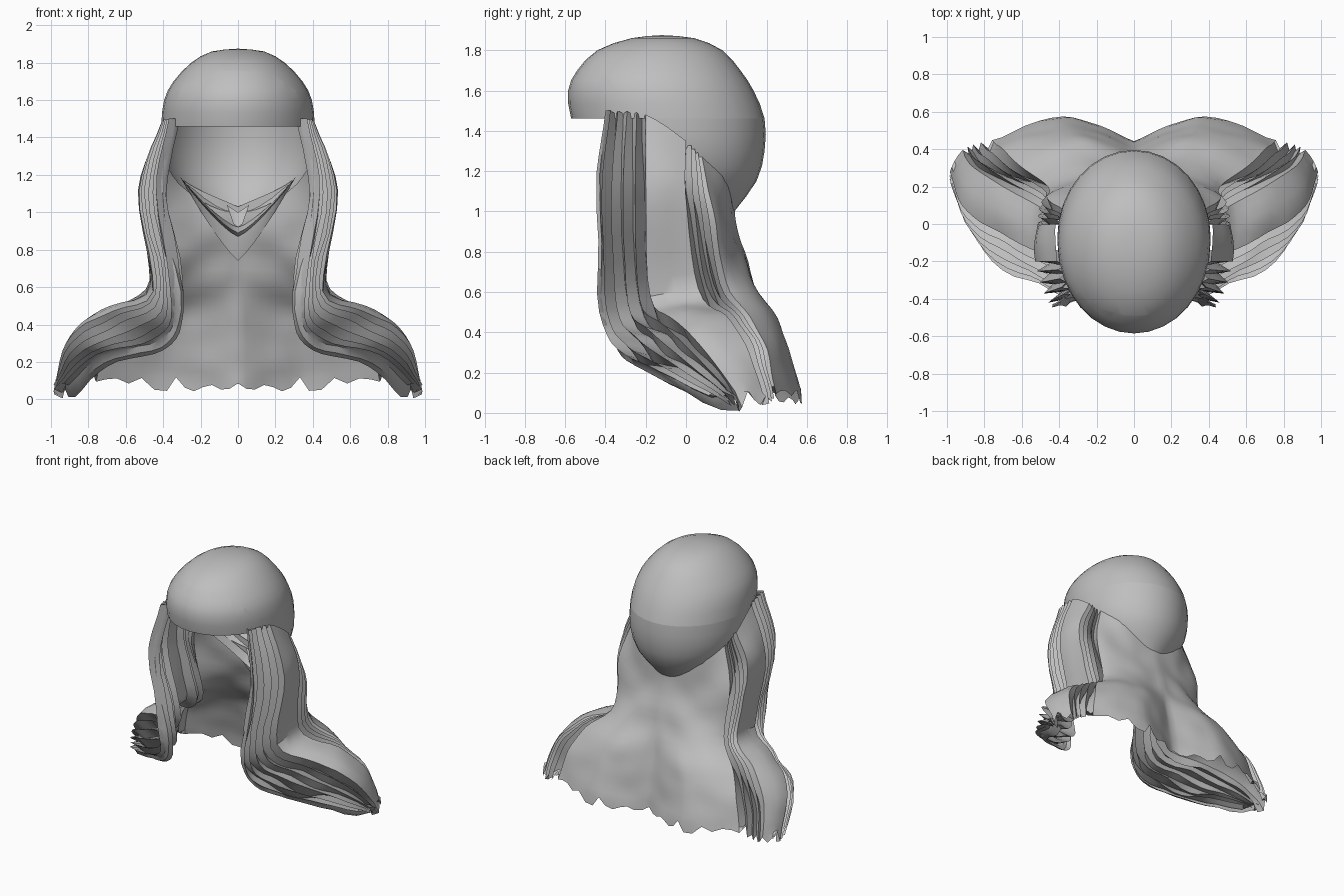
import bpy, bmesh, math, random
from mathutils import Vector, noise

random.seed(4)
cube = bpy.data.objects.get("Cube")
if cube:
    bpy.data.objects.remove(cube)

grey = bpy.data.materials.new("cloth_grey")
grey.use_nodes = True
tone = (0.52, 0.52, 0.52, 1)
grey.diffuse_color = tone
grey.node_tree.nodes["Principled BSDF"].inputs["Base Color"].default_value = tone


def spline(points, steps):
    """Smooth curve through the points, with one step count per span."""
    if isinstance(steps, int):
        steps = [steps] * (len(points) - 1)
    padded = [2 * points[0] - points[1], *points, 2 * points[-1] - points[-2]]
    out = []
    for i, count in enumerate(steps):
        a, b, c, d = padded[i:i + 4]
        for k in range(count):
            t = k / count
            out.append((2 * b + (c - a) * t + (2 * a - 5 * b + 4 * c - d) * t * t
                        + (3 * b - a - 3 * c + d) * t ** 3) / 2)
    return out + [points[-1].copy()]


def sheet(rows, closed=False):
    """Bmesh surface through a grid of points."""
    bm = bmesh.new()
    grid = [[bm.verts.new(p) for p in row] for row in rows]
    for upper, lower in zip(grid, grid[1:]):
        for j in range(len(upper) - (not closed)):
            k = (j + 1) % len(upper)
            bm.faces.new((upper[j], lower[j], lower[k], upper[k]))
    bmesh.ops.remove_doubles(bm, verts=bm.verts, dist=0.0005)
    return bm


def finish(name, bm, angle, mirror=False):
    mesh = bpy.data.meshes.new(name)
    bm.to_mesh(mesh)
    bm.free()
    obj = bpy.data.objects.new(name, mesh)
    bpy.context.collection.objects.link(obj)
    mesh.materials.append(grey)
    bpy.ops.object.select_all(action="DESELECT")
    obj.select_set(True)
    bpy.context.view_layer.objects.active = obj
    bpy.ops.object.shade_smooth_by_angle(angle=math.radians(angle))
    if mirror:
        mod = obj.modifiers.new("mirror", "MIRROR")
        mod.merge_threshold = 0.002
    return obj


# Cap: rings given as (height, front, back, half width)
rings = [(1.875, -.12, -.12, 0), (1.86, -.27, .04, .14), (1.8, -.44, .18, .25),
         (1.7, -.54, .27, .345), (1.6, -.585, .335, .395), (1.46, -.57, .39, .41),
         (1.3, -.5, .39, .4), (1.15, -.35, .35, .33), (1.0, -.1, .24, .17)]
rows = []
for z, front, back, width in spline([Vector(r) for r in rings], 2):
    turn = [math.tau * k / 32 for k in range(32)]
    rows.append([Vector((width * math.sin(a),
                         (front + back) / 2 + (back - front) / 2 * math.cos(a), z))
                 for a in turn])
cap = sheet(rows, closed=True)
# Face opening: level at the brow, sloping down to the nape
brow, start, slope = 1.46, -.2, 1.05
for normal in ((0, 0, 1), (0, slope, 1)):
    bmesh.ops.bisect_plane(cap, geom=cap.verts[:] + cap.edges[:] + cap.faces[:],
                           plane_co=(0, start, brow), plane_no=normal)
hole = []
for f in cap.faces:
    c = f.calc_center_median()
    if c.z < brow and c.z < brow - slope * (c.y - start):
        hole.append(f)
bmesh.ops.delete(cap, geom=hole, context="FACES")
bmesh.ops.recalc_face_normals(cap, faces=cap.faces)
finish("cap", cap, 60)

# Drape: guide lines from the cap edge to the hem, centre back round to the front
back_guides = [
    [(0, .24, 1.03), (0, .25, .92), (0, .32, .7), (0, .38, .45), (0, .42, .25), (0, .44, .04)],
    [(.26, .2, 1.15), (.25, .22, .92), (.28, .3, .68), (.33, .45, .47), (.36, .52, .28), (.38, .57, .08)],
    [(.38, .08, 1.27), (.46, .13, 1), (.46, .2, .65), (.62, .32, .48), (.72, .42, .27), (.76, .45, .1)]]
side_guides = [
    [(.42, 0, 1.35), (.52, 0, 1.08), (.47, .06, .62), (.7, .2, .48), (.88, .32, .3), (.92, .4, .05)],
    [(.41, -.2, 1.48), (.53, -.2, 1.12), (.46, -.18, .58), (.72, -.05, .46), (.92, .1, .3), (.99, .28, .06)],
    [(.37, -.4, 1.5), (.44, -.45, 1.1), (.35, -.42, .5), (.46, -.34, .32), (.76, -.2, .24), (.97, .2, .05)]]
guides = [[Vector(p) for p in g] for g in back_guides + side_guides]
guides.append([p + Vector((-.06, .06, -.016 * i)) for i, p in enumerate(guides[-1])])
spans = [8, 6, 8, 4, 10, 3]
lines = [spline(g, 5) for g in guides]
rows = [spline([line[i] for line in lines], spans) for i in range(len(lines[0]))]

# Pleat depth per column: every other column of the pleated spans sinks in
depth = []
for span, (count, deep) in enumerate(zip(spans, (0, 0, .07, 0, .1, .03))):
    depth += [deep * (k % 2) * random.uniform(.7, 1.2) for k in range(count)]
depth.append(0)

last, width = len(rows) - 1, len(rows[0]) - 1
folded = []
for i, row in enumerate(rows):
    new_row = []
    for j, p in enumerate(row):
        du = row[min(j + 1, width)] - row[max(j - 1, 0)]
        dv = rows[min(i + 1, last)][j] - rows[max(i - 1, 0)][j]
        n = du.cross(dv).normalized()
        ripple = .018 * noise.noise(p * 6) * min(1, i / 6)
        taper = .5 + .5 * math.sin(math.pi * i / last)
        q = p + n * (ripple - depth[j] * taper)
        if i == last:
            q.z += random.uniform(-.04, .06)
        if j == 0:
            q.x = 0
        q.x, q.z = min(max(q.x, 0), 1), max(q.z, 0)
        new_row.append(q)
    folded.append(new_row)
finish("pleated_drape", sheet(folded), 35, mirror=True)


# Nape flap: hanging point inside the drape, with a folded rim along its top
def nape_point(t, drop, forward):
    return Vector((.31 * t, .23 - .16 * t ** 2 - forward, .89 + .3 * t ** 1.3 - drop * (1 - t)))


steps = [k / 8 for k in range(9)]
flap = [[nape_point(t, d, f) for t in steps] for d, f in ((0, 0), (.07, -.01), (.15, -.03))]
finish("nape_flap", sheet(flap), 50, mirror=True)
rim = [[nape_point(t, d, f) for t in steps] for d, f in ((-.03, -.01), (0, .06), (.02, .01))]
finish("nape_rim", sheet(rim), 20, mirror=True)

# Small notch tab above the nape
tab = [[Vector((0, .2, 1.0)), Vector((.06, .18, 1.04))],
       [Vector((0, .16, .92)), Vector((.025, .17, .94))]]
finish("nape_tab", sheet(tab), 30, mirror=True)
